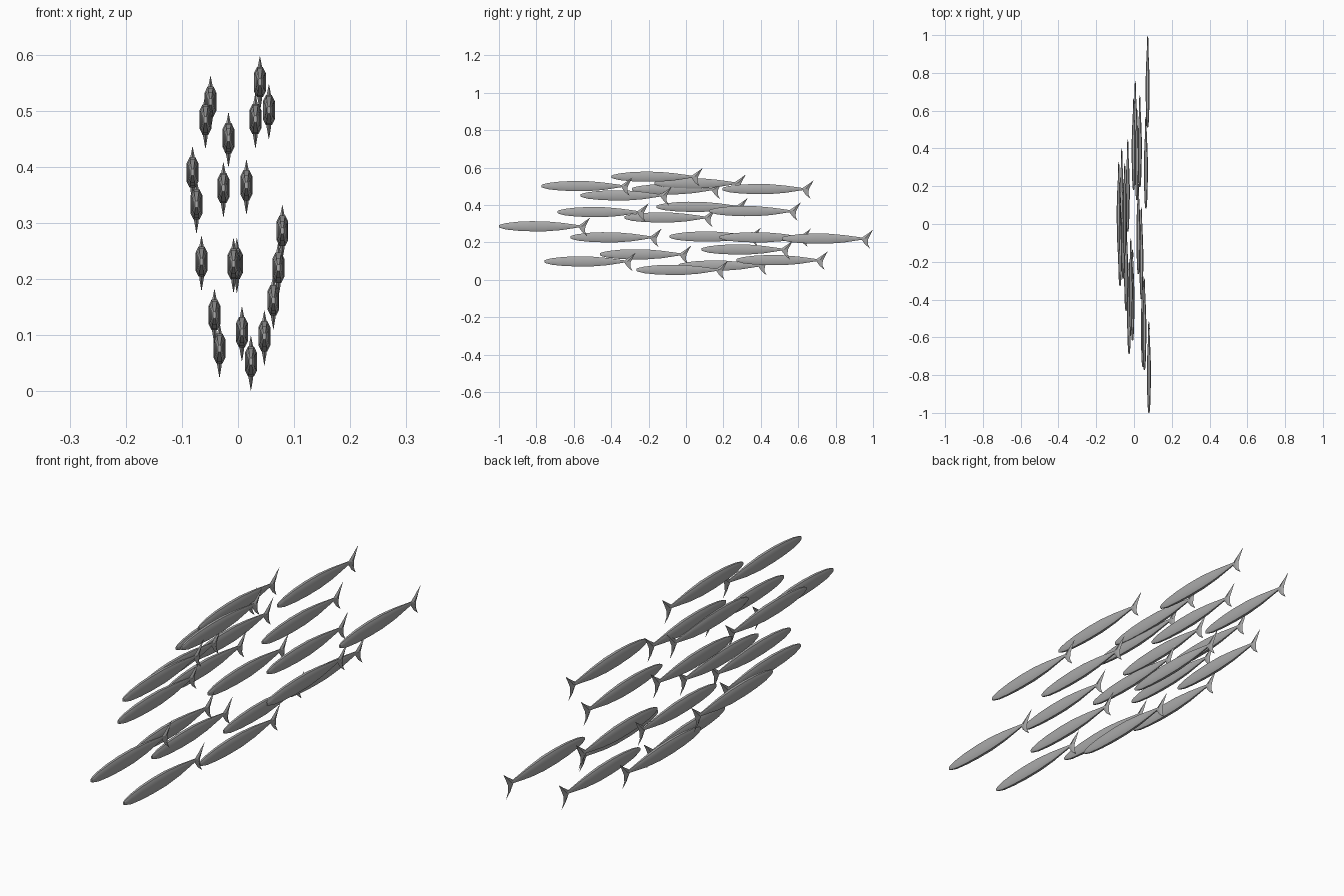
import bpy, bmesh, math

if "Cube" in bpy.data.objects:
    bpy.data.objects.remove(bpy.data.objects["Cube"])

grey = bpy.data.materials.new("fish grey")
grey.use_nodes = True
grey.diffuse_color = (0.4, 0.4, 0.4, 1)
grey.node_tree.nodes["Principled BSDF"].inputs["Base Color"].default_value = (0.4, 0.4, 0.4, 1)

# Body stations: distance from snout, half width, top, bottom
BODY = [(0, .003, .006, -.006), (.01, .005, .010, -.010), (.04, .007, .017, -.018),
        (.10, .009, .024, -.024), (.17, .0105, .027, -.027), (.25, .0105, .026, -.027),
        (.33, .008, .019, -.021), (.39, .005, .011, -.012), (.44, .0035, .004, -.004)]
# Tall eight-sided cross-section, as fractions of half width and height
SECTION = [(.5, 1), (1, .6), (1, -.6), (.5, -1), (-.5, -1), (-1, -.6), (-1, .6), (-.5, 1)]


def add_body(bm):
    rings = []
    for y, w, top, bottom in BODY:
        mid, half = (top + bottom) / 2, (top - bottom) / 2
        rings.append([bm.verts.new((sx * w, y, mid + sz * half)) for sx, sz in SECTION])
    for a, b in zip(rings, rings[1:]):
        for i in range(len(SECTION)):
            j = (i + 1) % len(SECTION)
            bm.faces.new((a[i], a[j], b[j], b[i]))
    bm.faces.new(rings[0])
    bm.faces.new(rings[-1])


def add_lobe(bm, tip_y, tip_z):
    # Tail lobe: diamond-sectioned wedge running from root to a pointed tip
    s = math.copysign(1, tip_z)
    shoulder = (tip_y - .022, tip_z * .6)
    root = [bm.verts.new(p) for p in ((0, .425, s * .003), (.0045, .444, 0),
                                      (0, .462, -s * .002), (-.0045, .444, 0))]
    middle = [bm.verts.new(p) for p in ((0, shoulder[0] - .004, shoulder[1]),
                                        (.004, shoulder[0] + .003, shoulder[1] * .95),
                                        (0, shoulder[0] + .010, shoulder[1] * .9),
                                        (-.004, shoulder[0] + .003, shoulder[1] * .95))]
    tip = bm.verts.new((0, tip_y, tip_z))
    for i in range(4):
        j = (i + 1) % 4
        bm.faces.new((root[i], root[j], middle[j], middle[i]))
        bm.faces.new((middle[i], middle[j], tip))
    bm.faces.new(root)


bm = bmesh.new()
add_body(bm)
add_lobe(bm, .488, .047)
add_lobe(bm, .472, -.053)
bmesh.ops.recalc_face_normals(bm, faces=bm.faces)
mesh = bpy.data.meshes.new("fish")
bm.to_mesh(mesh)
bm.free()
mesh.materials.append(grey)

# Snout position of each fish in the school
SCHOOL = [(.039, -.398, .551), (.055, -.773, .501), (.031, .195, .485), (-.049, -.168, .516),
          (-.058, -.29, .484), (-.017, -.564, .451), (-.081, -.158, .39), (-.074, -.329, .333),
          (-.026, -.687, .362), (.015, .126, .367), (.079, -1, .286), (.072, .512, .22),
          (-.065, -.088, .231), (-.008, -.618, .227), (-.002, .18, .227), (.063, .083, .162),
          (-.042, -.46, .136), (-.033, -.04, .076), (.007, .27, .105), (.047, -.757, .098),
          (.023, -.265, .053)]
for n, place in enumerate(SCHOOL, 1):
    fish = bpy.data.objects.new(f"fish_{n}", mesh)
    fish.location = place
    bpy.context.collection.objects.link(fish)

# Soft shading on the shared body
bpy.ops.object.select_all(action="DESELECT")
fish.select_set(True)
bpy.context.view_layer.objects.active = fish
bpy.ops.object.shade_smooth_by_angle(angle=math.radians(40))
